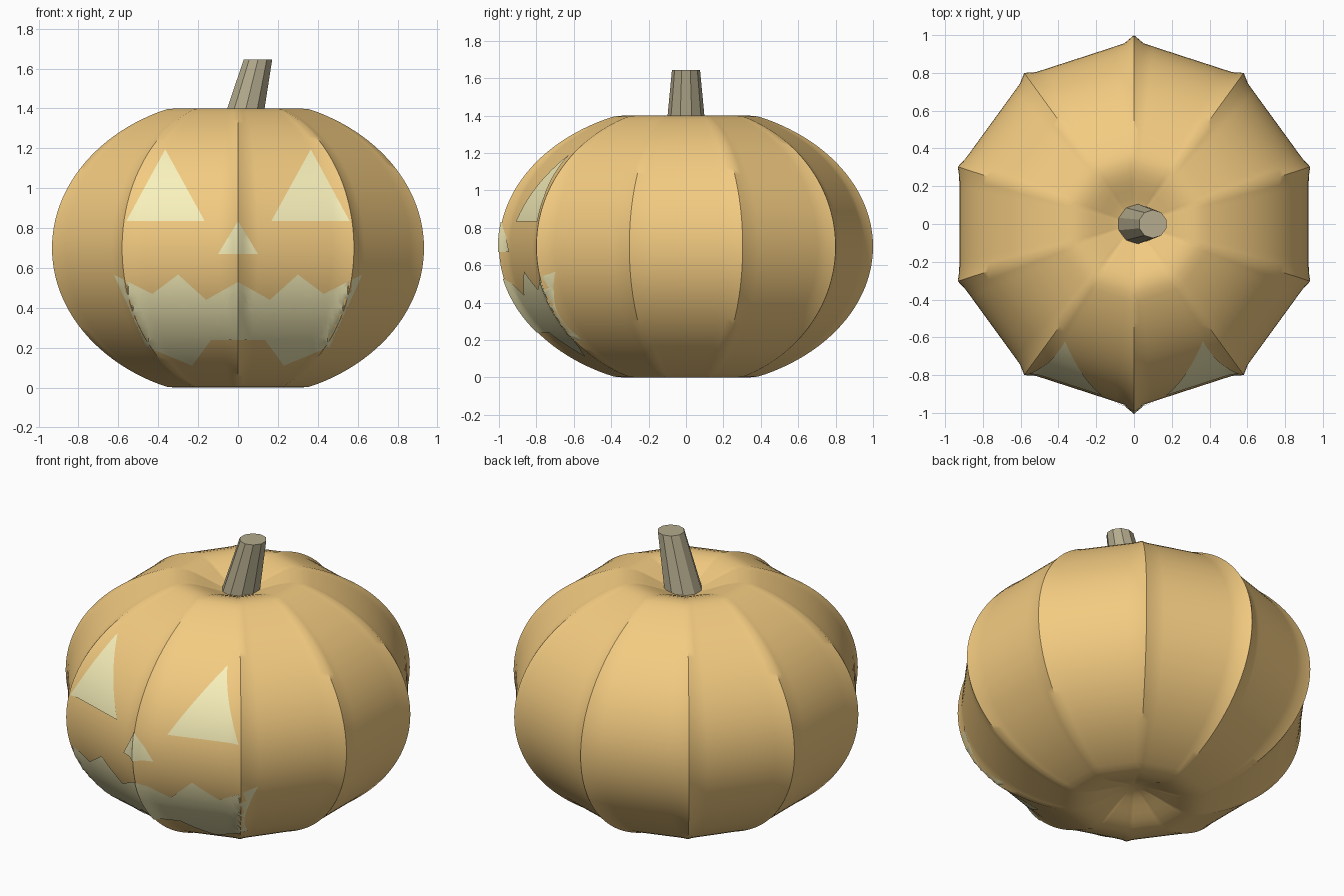
import bpy, bmesh, math
from mathutils import Vector
from mathutils.bvhtree import BVHTree

if "Cube" in bpy.data.objects:
    bpy.data.objects.remove(bpy.data.objects["Cube"])


def material(name, rgb):
    m = bpy.data.materials.new(name)
    m.diffuse_color = (*rgb, 1)
    m.use_nodes = True
    m.node_tree.nodes["Principled BSDF"].inputs["Base Color"].default_value = m.diffuse_color
    return m


def make_object(name, bm, mat, smooth=None):
    me = bpy.data.meshes.new(name)
    bm.to_mesh(me)
    bm.free()
    ob = bpy.data.objects.new(name, me)
    bpy.context.collection.objects.link(ob)
    me.materials.append(mat)
    if smooth:
        bpy.ops.object.select_all(action='DESELECT')
        ob.select_set(True)
        bpy.context.view_layer.objects.active = ob
        bpy.ops.object.shade_smooth_by_angle(angle=math.radians(smooth))
    return ob


orange = material("orange", (0.90, 0.60, 0.22))
yellow = material("pale_yellow", (0.95, 0.88, 0.50))
brown = material("stem_brown", (0.46, 0.41, 0.27))

# Pumpkin body: ten flat-sided lobes with thin ridges, dimpled at both poles
SEG, RINGS, LOBE = 120, 64, math.radians(36)


def radius(a):
    d = (a - math.pi / 2) % LOBE
    ridge = max(0, 1 - min(d, LOBE - d) / math.radians(3.1))
    return 0.925 / math.cos(d - LOBE / 2) + ridge * (0.008 + 0.0194 * math.sin(a) ** 4)


def height(phi):
    t = min(1, 0.95 * math.sin(phi) / 0.38)
    dent = 0.15 * (1 - t * t * (3 - 2 * t))
    c = math.cos(phi)
    return 0.70 + 0.754 * c - math.copysign(dent, c)


bm = bmesh.new()
top = bm.verts.new((0, 0, height(0)))
bottom = bm.verts.new((0, 0, height(math.pi)))
rings = []
for i in range(1, RINGS):
    phi = math.pi * i / RINGS
    ring = []
    for k in range(SEG):
        a = math.pi / 2 + 2 * math.pi * k / SEG
        r = radius(a) * math.sin(phi)
        ring.append(bm.verts.new((r * math.cos(a), r * math.sin(a), height(phi))))
    rings.append(ring)
for k in range(SEG):
    n = (k + 1) % SEG
    bm.faces.new((top, rings[0][k], rings[0][n]))
    bm.faces.new((bottom, rings[-1][n], rings[-1][k]))
    for u, l in zip(rings, rings[1:]):
        bm.faces.new((u[k], l[k], l[n], u[n]))
body_tree = BVHTree.FromBMesh(bm)
make_object("pumpkin_body", bm, orange, 40)


# Face patches: flat outlines sliced into a grid, then draped on the body
def face_patch(name, outline):
    bm = bmesh.new()
    f = bm.faces.new([bm.verts.new((x, -2, z)) for x, z in outline])
    bmesh.ops.triangulate(bm, faces=[f])
    for axis, lo, hi in (((1, 0, 0), -26, 26), ((0, 0, 1), 2, 50)):
        for s in range(lo, hi + 1):
            bmesh.ops.bisect_plane(bm, geom=bm.verts[:] + bm.edges[:] + bm.faces[:],
                                   dist=1e-5, plane_co=Vector(axis) * s * 0.025,
                                   plane_no=axis)
    for v in bm.verts:
        hit = body_tree.ray_cast(v.co, Vector((0, 1, 0)))[0]
        if hit:
            v.co.y = hit.y - 0.006
    bmesh.ops.recalc_face_normals(bm, faces=bm.faces[:])
    if sum(f.normal.y for f in bm.faces) > 0:
        bmesh.ops.reverse_faces(bm, faces=bm.faces[:])
    make_object(name, bm, yellow, 40)


for side, s in (("left", -1), ("right", 1)):
    face_patch(side + "_eye", [(s * 0.365, 1.195), (s * 0.56, 0.835), (s * 0.167, 0.835)])
face_patch("nose", [(0, 0.835), (-0.1, 0.67), (0.1, 0.67)])
half = [(0.16, 0.44), (0.30, 0.567), (0.43, 0.47), (0.623, 0.567),
        (0.46, 0.205), (0.23, 0.11), (0.135, 0.24)]
face_patch("mouth", [(0, 0.53)] + half + [(-x, z) for x, z in reversed(half)])

# Stem: leaning tapered prism
bm = bmesh.new()
sides = 10
loops = []
for cx, r, z in ((0.015, 0.108, 1.30), (0.10, 0.075, 1.645)):
    loops.append([bm.verts.new((cx + r * math.cos(2 * math.pi * (k + .5) / sides),
                                r * math.sin(2 * math.pi * (k + .5) / sides), z))
                  for k in range(sides)])
lo, up = loops
for k in range(sides):
    n = (k + 1) % sides
    bm.faces.new((lo[k], lo[n], up[n], up[k]))
bm.faces.new(up)
bm.faces.new(lo[::-1])
make_object("stem", bm, brown)
